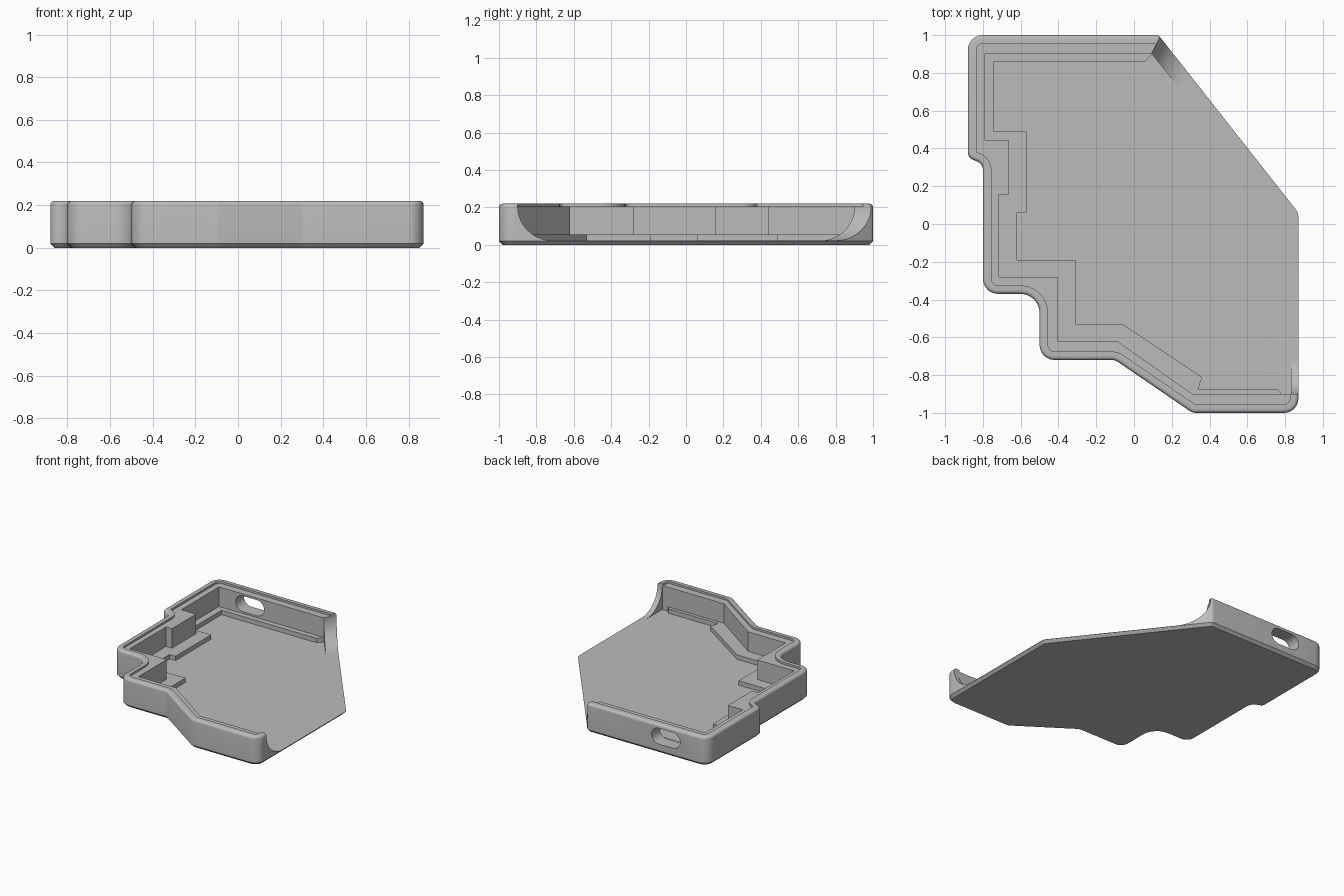
import bpy
import bmesh
from math import sin, cos, pi, atan, tan, acos
from mathutils import Vector

cube = bpy.data.objects.get("Cube")
if cube:
    bpy.data.objects.remove(cube, do_unlink=True)

HEIGHT, EDGE, FLOOR, LEDGE, SHELF = 0.22, 0.02, 0.022, 0.056, 0.205

# outline corners: x, y, corner radius (counter-clockwise)
OUTLINE = [(0.87, -1, 0.075), (0.87, 0.06, 0.06), (0.13, 1, 0.03),
           (-0.88, 1, 0.08), (-0.88, 0.35, 0.045), (-0.80, 0.32, 0.05),
           (-0.80, -0.37, 0.08), (-0.5, -0.37, 0.1), (-0.5, -0.72, 0.08),
           (-0.1, -0.72, 0.06), (0.31, -1, 0.06)]

POCKET = [(0.83, -0.9), (0.83, -0.02), (0.095, 0.9), (-0.79, 0.9),
          (-0.79, 0.445), (-0.665, 0.445), (-0.665, 0.155), (-0.715, 0.155),
          (-0.715, -0.28), (-0.405, -0.28), (-0.405, -0.62), (-0.09, -0.62),
          (0.31, -0.9)]

WELL = [(0.78, -0.9), (0.83, -0.9), (0.83, -0.02), (0.095, 0.9), (0.06, 0.86),
        (-0.74, 0.86), (-0.74, 0.49), (-0.57, 0.49), (-0.57, 0.06),
        (-0.62, 0.06), (-0.62, -0.19), (-0.31, -0.19), (-0.31, -0.53),
        (-0.06, -0.53), (0.36, -0.81), (0.34, -0.875), (0.76, -0.875)]


def rounded_outline(offset, steps=7):
    """Outline moved inward by offset, with an arc at every corner."""
    result = []
    for i, (x, y, radius) in enumerate(OUTLINE):
        here = Vector((x, y))
        before = Vector(OUTLINE[i - 1][:2])
        after = Vector(OUTLINE[(i + 1) % len(OUTLINE)][:2])
        d1, d2 = (here - before).normalized(), (after - here).normalized()
        n1, n2 = Vector((-d1.y, d1.x)), Vector((-d2.y, d2.x))
        miter = (n1 + n2) / (1 + n1.dot(n2))
        side = 1 if d1.x * d2.y - d1.y * d2.x > 0 else -1
        r = max(radius - side * offset, 0.006)
        corner = here + miter * offset
        centre = corner + miter * r * side
        turn = acos(max(-1, min(1, d1.dot(d2))))
        for k in range(steps):
            a = turn * k / (steps - 1)
            spoke = -n1 * side * cos(a) + d1 * sin(a)
            result.append(centre + spoke * r)
    return result


def loft(name, rings):
    """Closed solid through rings of equal point count."""
    bm = bmesh.new()
    loops = [[bm.verts.new(p) for p in ring] for ring in rings]
    n = len(loops[0])
    for low, high in zip(loops, loops[1:]):
        for i in range(n):
            j = (i + 1) % n
            bm.faces.new((low[i], low[j], high[j], high[i]))
    bm.faces.new(loops[0][::-1])
    bm.faces.new(loops[-1])
    bmesh.ops.recalc_face_normals(bm, faces=bm.faces)
    mesh = bpy.data.meshes.new(name)
    bm.to_mesh(mesh)
    bm.free()
    obj = bpy.data.objects.new(name, mesh)
    bpy.context.collection.objects.link(obj)
    return obj


def level(points, z):
    return [Vector((p[0], p[1], z)) for p in points]


def prism(name, points, low, high):
    return loft(name, [level(points, low), level(points, high)])


def scoop(name, start, along, across, length, run):
    """Cutter that opens a side, with a concave sweep at its start."""
    rise = SHELF - FLOOR
    profile = [(length, FLOOR), (length, 0.4), (0, 0.4)]
    profile += [(run * (1 - cos(a)), SHELF - rise * sin(a))
                for a in (pi / 2 * k / 14 for k in range(15))]
    along, across = Vector(along).normalized(), Vector(across).normalized()
    rings = []
    for shift in (-0.1, 0.2):
        rings.append([Vector(start) + along * t + across * shift + Vector((0, 0, z))
                      for t, z in profile])
    return loft(name, rings)


# tray body: chamfered bottom edge, straight wall, rounded rim
levels = [(EDGE, 0), (0, EDGE)]
levels += [(EDGE * (1 - cos(a)), HEIGHT - EDGE + EDGE * sin(a))
           for a in (pi / 2 * k / 5 for k in range(6))]
tray = loft("open_tray", [level(rounded_outline(o), z) for o, z in levels])

# port opening through the back wall
port = []
for sx in (1, -1):
    for k in range(13):
        a = -pi / 2 + pi * k / 12
        port.append((-0.53 + sx * (0.06 + 0.06 * cos(a)), 0.13 + sx * 0.06 * sin(a)))

cutters = [
    prism("rim_recess", rounded_outline(0.045), SHELF, 0.4),
    prism("pocket", POCKET, LEDGE, 0.39),
    prism("floor_well", WELL, FLOOR, 0.1),
    scoop("slanted_opening", (0.135, 0.985, 0), (0.74, -0.94, 0), (-0.45, -0.89, 0), 1.4, 0.24),
    scoop("side_opening", (0.87, -0.9, 0), (0, 1, 0), (-1, 0, 0), 1.1, 0.19),
    loft("port_slot", [[Vector((x, y, z)) for x, z in port] for y in (0.85, 1.1)]),
]

# carve the body, then drop the cutters
for cutter in cutters:
    cutter.hide_render = True
    mod = tray.modifiers.new(cutter.name, "BOOLEAN")
    mod.operation = "DIFFERENCE"
    mod.solver = "EXACT"
    mod.object = cutter
bpy.context.view_layer.update()
graph = bpy.context.evaluated_depsgraph_get()
carved = bpy.data.meshes.new_from_object(tray.evaluated_get(graph))
tray.modifiers.clear()
tray.data = carved
for cutter in cutters:
    bpy.data.objects.remove(cutter, do_unlink=True)

# single plain grey
grey = bpy.data.materials.new("plain_grey")
grey.use_nodes = True
colour = (0.5, 0.5, 0.5, 1)
grey.diffuse_color = colour
grey.node_tree.nodes["Principled BSDF"].inputs["Base Color"].default_value = colour
tray.data.materials.clear()
tray.data.materials.append(grey)

bpy.ops.object.select_all(action="DESELECT")
tray.select_set(True)
bpy.context.view_layer.objects.active = tray
bpy.ops.object.shade_smooth_by_angle(angle=pi / 6)
